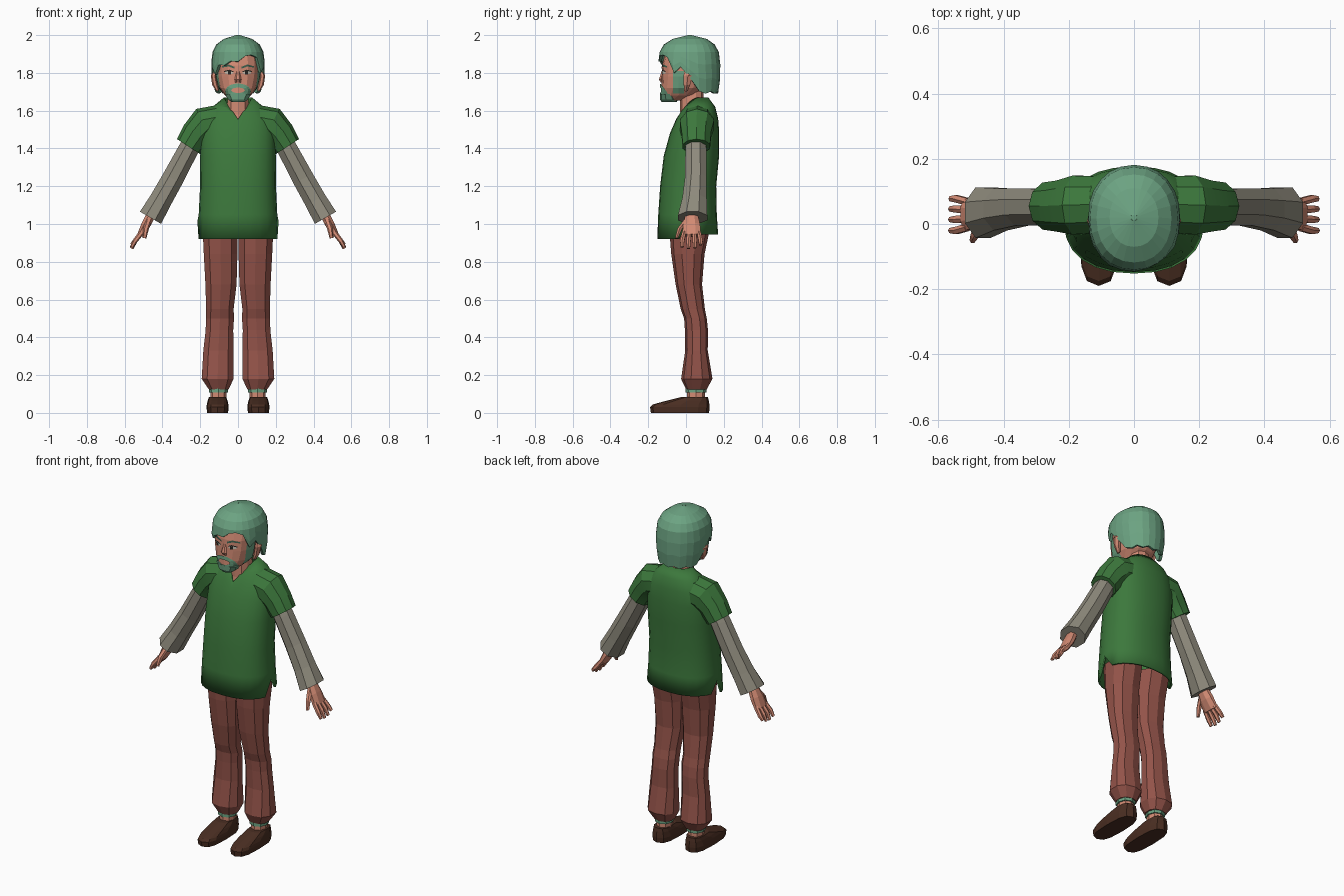
import bpy, bmesh, math
from mathutils import Vector
from mathutils.bvhtree import BVHTree

if "Cube" in bpy.data.objects:
    bpy.data.objects.remove(bpy.data.objects["Cube"], do_unlink=True)


def material(name, hex_code):
    channels = [int(hex_code[i:i + 2], 16) / 255 for i in (0, 2, 4)]
    rgba = [c / 12.92 if c < 0.04 else ((c + 0.055) / 1.055) ** 2.4 for c in channels] + [1]
    m = bpy.data.materials.new(name)
    m.use_nodes = True
    m.diffuse_color = rgba
    m.node_tree.nodes["Principled BSDF"].inputs["Base Color"].default_value = rgba
    return m


HAIR = material("grey_green_hair", "6CA382")
TUNIC = material("green_cloth", "3C783C")
SLEEVE = material("grey_cloth", "8E8A7C")
SKIN = material("skin", "D38B74")
TROUSER = material("brown_red_cloth", "935349")
SHOE = material("dark_leather", "4A2E22")
BROW = material("dark_green_brow", "3C5F4E")
EYE = material("eye_white", "C9C4B4")
DARK = material("dark_eye", "262420")


def finish(bm, name, mat, thick=0, smooth=None):
    bmesh.ops.recalc_face_normals(bm, faces=bm.faces)
    mesh = bpy.data.meshes.new(name)
    bm.to_mesh(mesh)
    bm.free()
    mesh.materials.append(mat)
    ob = bpy.data.objects.new(name, mesh)
    bpy.context.collection.objects.link(ob)
    if thick:
        mod = ob.modifiers.new("thickness", "SOLIDIFY")
        mod.thickness, mod.offset = thick, -1
    if smooth:
        bpy.ops.object.select_all(action="DESELECT")
        ob.select_set(True)
        bpy.context.view_layer.objects.active = ob
        bpy.ops.object.shade_smooth_by_angle(angle=math.radians(smooth))
    return ob


def loft(name, rings, mat, caps=True, closed=True, **kw):
    """Join point rings with quads."""
    bm = bmesh.new()
    rows = [[bm.verts.new(p) for p in r] for r in rings]
    n = len(rows[0])
    for a, b in zip(rows, rows[1:]):
        for i in range(n if closed else n - 1):
            j = (i + 1) % n
            bm.faces.new((a[i], a[j], b[j], b[i]))
    if caps:
        bm.faces.new(rows[0])
        bm.faces.new(rows[-1])
    return finish(bm, name, mat, **kw)


def power(v, e):
    return math.copysign(abs(v) ** (2 / e), v)


def level(z, rx, front, back, n, e=2.3, cx=0):
    """Horizontal rounded ring; its first point faces the front."""
    out = []
    for i in range(n):
        a = math.tau * i / n
        out.append(Vector((cx + rx * power(math.sin(a), e),
                           (front + back) / 2 - (back - front) / 2 * power(math.cos(a), e), z)))
    return out


def tube(name, path, mat, s=1, n=8, **kw):
    """Limb through points (x, y, z, depth radius, width radius)."""
    pts = [Vector(p[:3]) for p in path]
    rings = []
    for k, p in enumerate(path):
        d = pts[min(k + 1, len(pts) - 1)] - pts[max(k - 1, 0)]
        side = Vector((d.z, 0, -d.x)).normalized()
        ring = []
        for i in range(n):
            a = math.tau * (i + 0.5) / n
            q = pts[k] + Vector((0, p[3] * math.cos(a), 0)) + side * p[4] * math.sin(a)
            ring.append((q.x * s, q.y, q.z))
        rings.append(ring)
    return loft(name, rings, mat, **kw)


def sample(table, t):
    """Linear lookup in rows that start with the key."""
    if t <= table[0][0]:
        return table[0][1:]
    for a, b in zip(table, table[1:]):
        if t <= b[0]:
            f = (t - a[0]) / (b[0] - a[0])
            return [u + (v - u) * f for u, v in zip(a[1:], b[1:])]
    return table[-1][1:]


# Tunic: V neck at the front, side slits at the hem
BODY = [(0.92, 0.215, -0.152, 0.17), (1.05, 0.208, -0.147, 0.163), (1.2, 0.201, -0.137, 0.16),
        (1.36, 0.2, -0.118, 0.175), (1.48, 0.198, -0.085, 0.176), (1.56, 0.185, -0.05, 0.17),
        (1.62, 0.135, -0.015, 0.155), (1.67, 0.075, 0.005, 0.118)]
rings = []
for k, row in enumerate(BODY):
    ring = level(*row, 24)
    for p in ring:
        mid = (row[2] + row[3]) / 2
        if p.y < mid:
            z = min(row[0], 1.555 + abs(p.x) * 1.5 - 0.02 * (len(BODY) - 1 - k))
            f, b = sample(BODY, z)[1:]
            p.y, p.z = p.y + (f - row[2]) * (mid - p.y) / (mid - row[2]), z
        if k == 0:
            p.z += 0.025 if p.y > 0 else 0
            if abs(p.x) > 0.212:
                p.z += 0.07
    rings.append(ring)
loft("tunic", rings, TUNIC, caps=False, thick=0.012, smooth=25)

# Head and neck
HEAD = [(1.655, 0.04, -0.122, -0.02), (1.68, 0.068, -0.132, 0.05), (1.72, 0.098, -0.13, 0.1),
        (1.78, 0.114, -0.128, 0.14), (1.84, 0.118, -0.126, 0.15), (1.9, 0.11, -0.112, 0.14),
        (1.95, 0.07, -0.06, 0.1)]
head = loft("head", [level(*r, 16, 2.4) for r in HEAD], SKIN)
NECK = [(1.5, 0.08, -0.04, 0.12), (1.58, 0.062, -0.03, 0.1), (1.72, 0.056, -0.035, 0.09)]
loft("neck", [level(*r, 10) for r in NECK], SKIN)
tube("nose", [(0, -0.122, 1.81, 0.008, 0.008), (0, -0.133, 1.765, 0.012, 0.018),
              (0, -0.126, 1.748, 0.008, 0.014)], SKIN, n=6)

# Hair: columns that drop from the crown to a swept fringe and long sides
SHAPE = [(1.68, 0.12, -0.1, 0.168), (1.75, 0.136, -0.13, 0.18), (1.84, 0.143, -0.148, 0.182),
         (1.91, 0.135, -0.14, 0.174), (1.95, 0.115, -0.118, 0.152), (1.98, 0.075, -0.07, 0.11),
         (2.0, 0.01, 0.01, 0.03)]
HEM = [(-180, 1.69), (-105, 1.69), (-90, 1.77), (-75, 1.82), (-60, 1.79), (-45, 1.83),
       (0, 1.86), (30, 1.895), (45, 1.87), (60, 1.8), (75, 1.82), (90, 1.77), (105, 1.69), (180, 1.69)]
COLUMNS = 24
rings = [[] for _ in range(7)]
for i in range(COLUMNS):
    deg = (360 * i / COLUMNS + 180) % 360 - 180
    hem = sample(HEM, deg)[0] + (0.012 if i % 2 else 0)
    heights = [hem + (1.91 - hem) * t for t in (0, 0.35, 0.7, 1)] + [1.95, 1.98, 2.0]
    for ring, z in zip(rings, heights):
        ring.append(level(z, *sample(SHAPE, z), COLUMNS, 2.15)[i])
bm_hair = loft("hair", rings, HAIR, caps=False, thick=0.016)
loft("crown", [level(1.999, 0.011, 0.009, 0.031, 8), level(2.0, 0.008, 0.012, 0.028, 8)], HAIR)

# Painted face details laid on the head surface
bm = bmesh.new()
bm.from_mesh(head.data)
tree = BVHTree.FromBMesh(bm)
bm.free()


def on_face(x, z, lift=0.004):
    hit = tree.ray_cast(Vector((x, -1, z)), Vector((0, 1, 0)))[0]
    return (x, (hit.y if hit else -0.11) - lift, z)


def on_side(s, y, z):
    hit = tree.ray_cast(Vector((s, y, z)), Vector((-s, 0, 0)))[0]
    return ((hit.x if hit else 0.09 * s) + 0.005 * s, y, z)


def strip(name, upper, lower, mat, lift=0.004, closed=False, thick=0):
    loft(name, [[on_face(x, z, lift) for x, z in row] for row in (upper, lower)], mat,
         caps=False, closed=closed, thick=thick)


def oval(cz, rx, rz, n=20):
    return [(rx * math.sin(math.tau * i / n), cz + rz * math.cos(math.tau * i / n)) for i in range(n)]


strip("beard_outer", oval(1.702, 0.068, 0.042), oval(1.704, 0.054, 0.03), HAIR, 0.007, True)
strip("beard_inner", oval(1.704, 0.054, 0.03), oval(1.708, 0.036, 0.014), HAIR, 0.007, True)
CHIN = [(1.645, 0.035, -0.128, -0.05), (1.66, 0.055, -0.138, -0.04), (1.688, 0.07, -0.139, -0.05)]
loft("chin_beard", [level(*r, 10) for r in CHIN], HAIR)

for label, s in (("left", 1), ("right", -1)):
    # Eyes, brows, sideburns and ears
    strip(label + "_eye", [(s * x, z) for x, z in ((0.025, 1.802), (0.045, 1.811), (0.07, 1.806))],
          [(s * x, z) for x, z in ((0.025, 1.797), (0.045, 1.792), (0.07, 1.797))], EYE)
    strip(label + "_iris", [(s * 0.038, 1.81), (s * 0.054, 1.81)],
          [(s * 0.038, 1.792), (s * 0.054, 1.792)], DARK, 0.007)
    strip(label + "_lash", [(s * x, z) for x, z in ((0.023, 1.808), (0.045, 1.817), (0.073, 1.81))],
          [(s * x, z) for x, z in ((0.023, 1.803), (0.045, 1.811), (0.073, 1.804))], DARK, 0.006)
    strip(label + "_brow", [(s * x, z) for x, z in ((0.018, 1.832), (0.05, 1.845), (0.085, 1.835))],
          [(s * x, z) for x, z in ((0.018, 1.822), (0.05, 1.834), (0.085, 1.828))], BROW, 0.006)
    loft(label + "_sideburn", [[on_side(s, y, z) for y in (-0.07, -0.04, -0.01)]
                               for z in (1.69, 1.72, 1.75, 1.78, 1.81)], HAIR, caps=False, closed=False)
    tube(label + "_ear", [(0.108, 0.0, 1.705, 0.01, 0.008), (0.122, 0.005, 1.74, 0.02, 0.015),
                          (0.13, 0.01, 1.785, 0.028, 0.014), (0.122, 0.01, 1.81, 0.015, 0.01)], SKIN, s, 6)

    # Arms
    tube(label + "_short_sleeve", [(0.1, 0.06, 1.54, 0.09, 0.09), (0.175, 0.058, 1.525, 0.095, 0.096),
                                   (0.22, 0.055, 1.475, 0.082, 0.082), (0.262, 0.055, 1.41, 0.076, 0.073)],
         TUNIC, s, 10, smooth=25)
    tube(label + "_long_sleeve", [(0.22, 0.052, 1.47, 0.055, 0.055), (0.265, 0.052, 1.39, 0.06, 0.058),
                                  (0.345, 0.052, 1.24, 0.062, 0.062), (0.41, 0.045, 1.125, 0.07, 0.064),
                                  (0.463, 0.035, 1.033, 0.084, 0.07)], SLEEVE, s)
    tube(label + "_palm", [(0.455, 0.03, 1.06, 0.032, 0.026), (0.488, 0.03, 0.995, 0.048, 0.026),
                           (0.518, 0.03, 0.94, 0.054, 0.018)], SKIN, s)
    for finger, y, drop in (("index", -0.01, 0), ("middle", 0.017, 0.008),
                            ("ring", 0.043, 0.004), ("little", 0.068, -0.012)):
        spread = y + (y - 0.03) * 0.25
        tube(f"{label}_{finger}_finger", [(0.51, y, 0.955, 0.013, 0.014), (0.545, spread, 0.91, 0.013, 0.013),
             (0.563, spread, 0.878 - drop, 0.009, 0.009)], SKIN, s, 6)
    tube(label + "_thumb", [(0.472, 0.005, 1.02, 0.018, 0.016), (0.487, -0.032, 0.975, 0.015, 0.015),
                            (0.495, -0.05, 0.925, 0.009, 0.01)], SKIN, s, 6)

    # Legs: height, centre x, half width, front, back
    LEG = [(0.125, 0.102, 0.055, 0.0, 0.11), (0.18, 0.108, 0.088, -0.026, 0.14), (0.33, 0.104, 0.083, -0.004, 0.115),
           (0.44, 0.098, 0.076, -0.006, 0.116), (0.5, 0.096, 0.078, -0.01, 0.11), (0.55, 0.096, 0.076, -0.028, 0.1),
           (0.68, 0.09, 0.086, -0.055, 0.085), (0.84, 0.092, 0.093, -0.078, 0.098), (0.99, 0.095, 0.097, -0.09, 0.13)]
    loft(label + "_trouser_leg", [level(z, rx, f, b, 10, 2.3, cx * s) for z, cx, rx, f, b in LEG], TROUSER)
    loft(label + "_ankle", [level(z, 0.042, 0.005, 0.1, 8, 2.2, 0.104 * s) for z in (0.05, 0.13)], SKIN)
    loft(label + "_sock_band", [level(z, 0.05, -0.002, 0.108, 8, 2.2, 0.104 * s) for z in (0.108, 0.132)], HAIR)
    FOOT = [(0, 0.055, -0.186, 0.122), (0.03, 0.059, -0.19, 0.125), (0.045, 0.057, -0.175, 0.124),
            (0.064, 0.053, -0.105, 0.121), (0.084, 0.046, -0.025, 0.116)]
    loft(label + "_shoe", [level(*r, 12, 2.9, 0.108 * s) for r in FOOT], SHOE)
